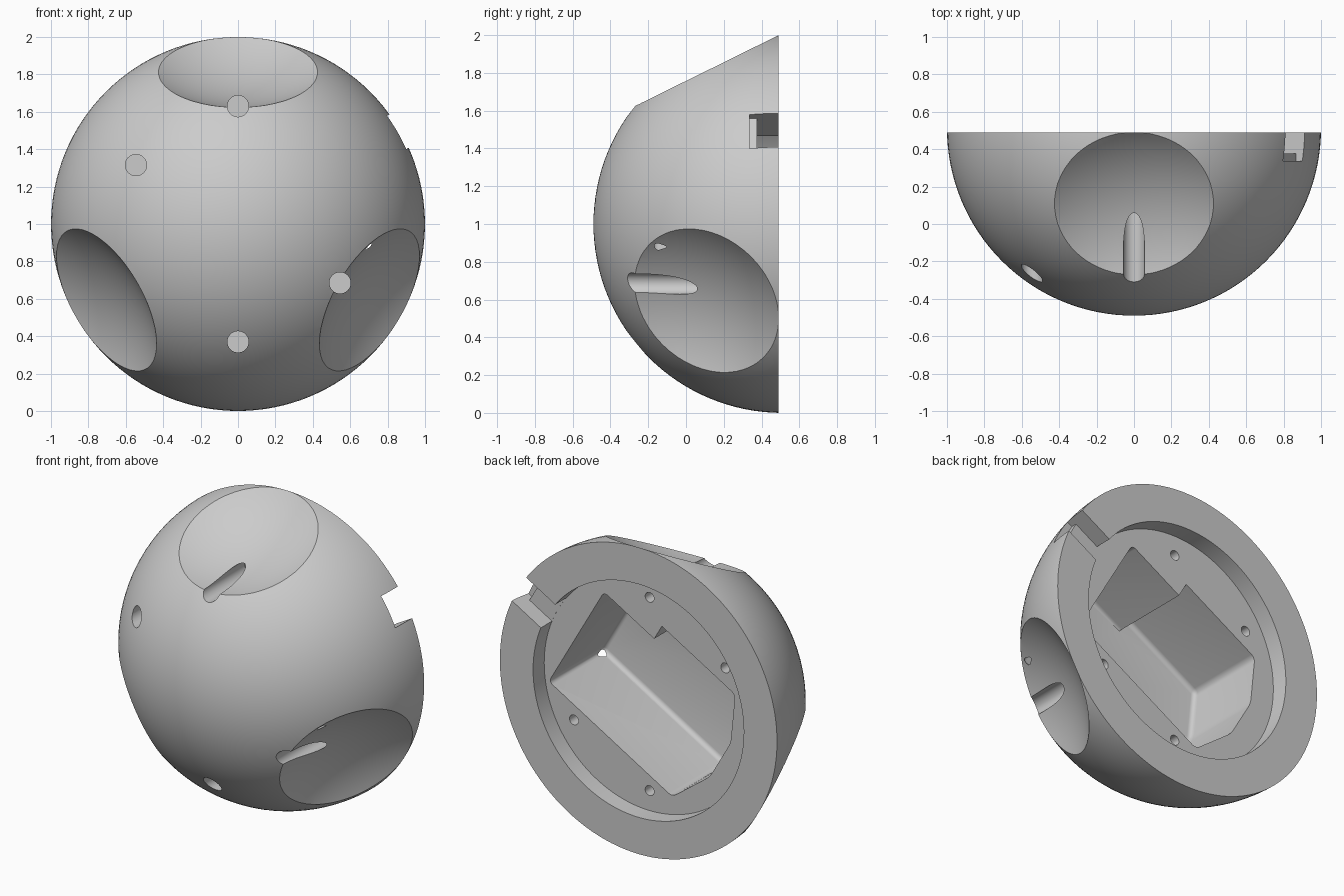
import bpy, bmesh
from math import radians, cos, sin, pi
from mathutils import Matrix, Vector

if "Cube" in bpy.data.objects:
    bpy.data.objects.remove(bpy.data.objects["Cube"])

CENTRE = Vector((0, 0.51, 1))
BACK, FLOOR = 0.49, 0.375          # rear face and rear recess floor (y)
TILT = Matrix.Translation((0, 0, 1)) @ Matrix.Rotation(radians(-30), 4, 'Y')


def make(name, bm):
    bmesh.ops.recalc_face_normals(bm, faces=bm.faces)
    me = bpy.data.meshes.new(name)
    bm.to_mesh(me)
    bm.free()
    ob = bpy.data.objects.new(name, me)
    bpy.context.collection.objects.link(ob)
    return ob


def ball(name, centre, segs=128):
    bm = bmesh.new()
    m = Matrix.Translation(centre) @ Matrix.Rotation(pi / 2, 4, 'X')
    bmesh.ops.create_uvsphere(bm, u_segments=segs, v_segments=segs // 2, radius=1, matrix=m)
    return make(name, bm)


def rod(name, x, z, r, y0, y1, segs=48):
    bm = bmesh.new()
    m = Matrix.Translation((x, (y0 + y1) / 2, z)) @ Matrix.Rotation(pi / 2, 4, 'X')
    bmesh.ops.create_cone(bm, cap_ends=True, segments=segs, radius1=r, radius2=r,
                          depth=y1 - y0, matrix=m)
    return make(name, bm)


def prism(points, push):
    bm = bmesh.new()
    face = bm.faces.new([bm.verts.new(p) for p in points])
    new = bmesh.ops.extrude_face_region(bm, geom=[face])['geom']
    bmesh.ops.translate(bm, vec=push, verts=[g for g in new if isinstance(g, bmesh.types.BMVert)])
    bmesh.ops.recalc_face_normals(bm, faces=bm.faces)
    return bm


def cut(target, cutter):
    cutter.hide_render = True
    mod = target.modifiers.new("cut", 'BOOLEAN')
    mod.operation, mod.solver, mod.object = 'DIFFERENCE', 'EXACT', cutter
    bpy.context.view_layer.objects.active = target
    bpy.ops.object.modifier_apply(modifier=mod.name)
    bpy.data.objects.remove(cutter, do_unlink=True)


shell = ball("half_ball_shell", CENTRE)

# flat rear face
bm = bmesh.new()
bmesh.ops.create_cube(bm, size=4, matrix=Matrix.Translation((0, BACK + 2, 1)))
cut(shell, make("rear_cutter", bm))

# three concave dishes where neighbouring balls nest
for deg in (90, 210, 330):
    a = radians(deg)
    n = Vector((0.8967 * cos(a), -0.4425, 0.8967 * sin(a)))
    cut(shell, ball("dish_cutter", CENTRE + n * 1.81))

# round recess in the rear face
cut(shell, rod("recess_cutter", 0, 1, 0.76, FLOOR, 0.8, 128))

# stepped cable slot through the rim
profile = [(0.70, FLOOR + 0.001), (0.94, FLOOR + 0.001), (0.94, 0.337),
           (1.2, 0.337), (1.2, 0.8), (0.70, 0.8)]
bm = prism([(u, y, -0.103) for u, y in profile], (0, 0, 0.206))
bm.transform(TILT)
cut(shell, make("slot_cutter", bm))

# deep pocket with a stepped side, one tapered end and rounded floor edges
outline = [(0.573, -0.46), (0.573, 0.335), (0.156, 0.335), (0.156, 0.447),
           (-0.454, 0.447), (-0.588, 0.15), (-0.588, -0.15), (-0.454, -0.46)]
bm = prism([(u, -0.175, v) for u, v in outline], (0, 0.62, 0))
edges = [e for e in bm.edges if min(v.co.y for v in e.verts) < 0
         and not all(abs(v.co.x - 0.156) < 0.01 for v in e.verts)]
bmesh.ops.bevel(bm, geom=edges, offset=0.03, segments=5, profile=0.5, affect='EDGES')
bm.transform(TILT)
cut(shell, make("pocket_cutter", bm))

# screw wells from the front and small blind holes from the rear
for deg in (90, 150, 270, 330):
    x, z = 0.63 * cos(radians(deg)), 1 + 0.63 * sin(radians(deg))
    cut(shell, rod("well_cutter", x, z, 0.057, -0.8, 0.15))
    cut(shell, rod("hole_cutter", x, z, 0.032, 0.27, 0.6, 32))

bpy.ops.object.select_all(action='DESELECT')
shell.select_set(True)
bpy.context.view_layer.objects.active = shell
bpy.ops.object.shade_smooth_by_angle(angle=radians(25))
